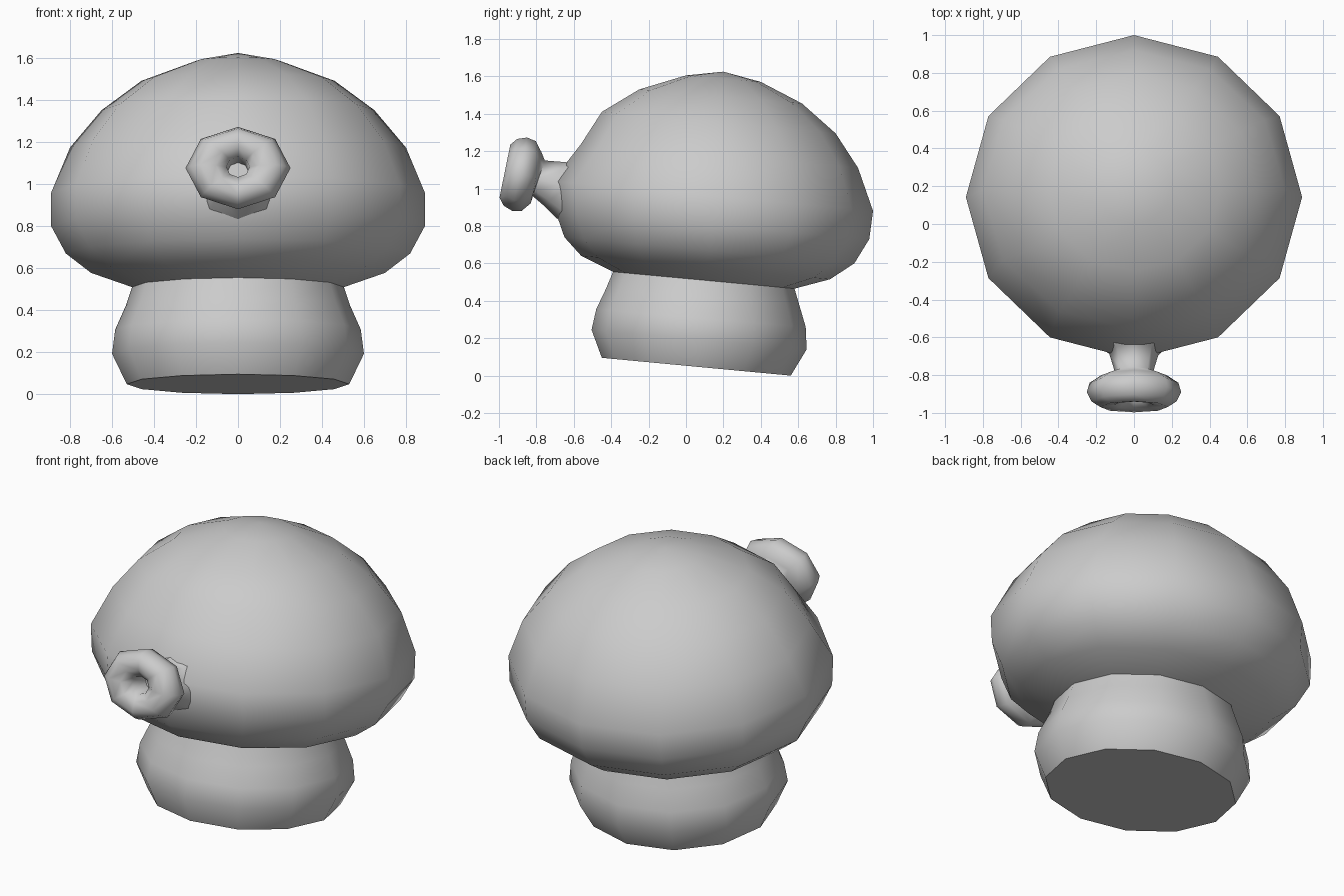
import bpy, bmesh, math
from mathutils import Vector

if "Cube" in bpy.data.objects:
    bpy.data.objects.remove(bpy.data.objects["Cube"])


def loft(name, rings, sides, angle, close_start=False, close_end=False, apex=None):
    """Skin tilted oval rings given as (front y, front z, back y, back z, half width)."""
    bm = bmesh.new()
    loops = []
    for fy, fz, by, bz, rx in rings:
        c = Vector((0, (fy + by) / 2, (fz + bz) / 2))
        h = Vector((0, (fy - by) / 2, (fz - bz) / 2))
        ts = [2 * math.pi * i / sides for i in range(sides)]
        loops.append([bm.verts.new(c + h * math.cos(t) + Vector((rx * math.sin(t), 0, 0)))
                      for t in ts])
    for a, b in zip(loops, loops[1:]):
        for i in range(sides):
            j = (i + 1) % sides
            bm.faces.new((a[i], a[j], b[j], b[i]))
    if close_start:
        bm.faces.new(loops[0][::-1])
    if close_end:
        bm.faces.new(loops[-1])
    if apex:
        tip = bm.verts.new(apex)
        for i in range(sides):
            bm.faces.new((loops[-1][i], loops[-1][(i + 1) % sides], tip))
    bmesh.ops.recalc_face_normals(bm, faces=bm.faces)
    mesh = bpy.data.meshes.new(name)
    bm.to_mesh(mesh)
    bm.free()
    ob = bpy.data.objects.new(name, mesh)
    bpy.context.collection.objects.link(ob)
    bpy.ops.object.select_all(action='DESELECT')
    ob.select_set(True)
    bpy.context.view_layer.objects.active = ob
    bpy.ops.object.shade_smooth_by_angle(angle=math.radians(angle))
    return ob


# Stem: bulging tilted base with a flat underside
joint = (-0.39, 0.555, 0.58, 0.465, 0.505)
loft("stem", [
    (-0.45, 0.095, 0.56, 0.0, 0.53),
    (-0.505, 0.245, 0.645, 0.14, 0.60),
    (-0.48, 0.355, 0.64, 0.26, 0.585),
    (-0.43, 0.46, 0.605, 0.38, 0.535),
    joint], 12, 50, close_start=True)

# Cap: wide tilted dome
loft("cap", [
    joint,
    (-0.56, 0.64, 0.77, 0.515, 0.70),
    (-0.65, 0.74, 0.90, 0.60, 0.82),
    (-0.695, 0.87, 0.98, 0.73, 0.89),
    (-0.715, 1.04, 1.0, 0.88, 0.89),
    (-0.56, 1.24, 0.92, 1.11, 0.80),
    (-0.45, 1.41, 0.80, 1.295, 0.65),
    (-0.25, 1.53, 0.62, 1.455, 0.46),
    (0.0, 1.605, 0.40, 1.57, 0.20)], 12, 50, apex=(0, 0.2, 1.625))

# Spout: flared neck, then a rounded oval lip with a hole
neck = [
    (-0.52, 1.22, -0.62, 0.78, 0.20),
    (-0.58, 1.18, -0.69, 0.84, 0.19),
    (-0.63, 1.14, -0.75, 0.90, 0.13),
    (-0.755, 1.15, -0.82, 0.96, 0.10)]
centre, axis, up = Vector((-0.88, 1.075)), Vector((-0.98, 0.2)), Vector((0.2, 0.98))
lip = []
for along, r, rx in [(-0.08, 0.14, 0.175), (-0.04, 0.19, 0.235), (0.01, 0.20, 0.25),
                     (0.06, 0.182, 0.225), (0.09, 0.145, 0.18), (0.08, 0.09, 0.105),
                     (0.04, 0.05, 0.055), (-0.08, 0.045, 0.05)]:
    top = centre + axis * along + up * r
    low = centre + axis * along - up * r
    lip.append((top.x, top.y, low.x, low.y, rx))
loft("spout", neck + lip, 8, 75, close_end=True)
